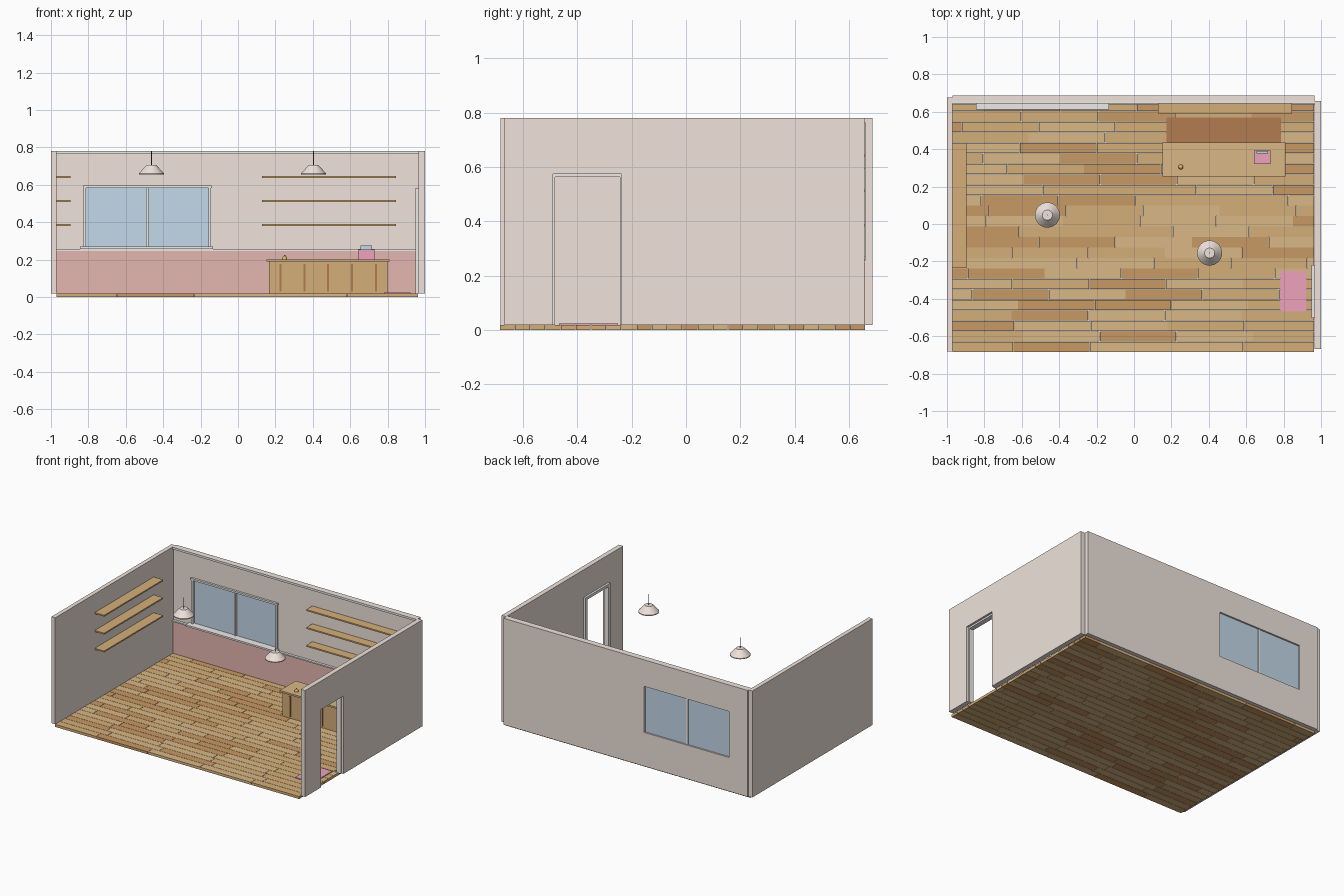
import bpy, bmesh, math, random
from mathutils import Matrix, Vector

if "Cube" in bpy.data.objects:
    bpy.data.objects.remove(bpy.data.objects["Cube"])

random.seed(4)


def mat(name, r, g, b):
    m = bpy.data.materials.new(name)
    m.diffuse_color = (r, g, b, 1)
    m.use_nodes = True
    m.node_tree.nodes["Principled BSDF"].inputs["Base Color"].default_value = m.diffuse_color
    return m


CREAM = mat("cream", 0.87, 0.77, 0.71)
ROSE = mat("rose", 0.78, 0.47, 0.43)
PINK = mat("pink", 0.85, 0.36, 0.50)
TRIM = mat("trim", 0.86, 0.84, 0.82)
GLASS = mat("glass", 0.55, 0.69, 0.82)
OAK = mat("oak", 0.66, 0.43, 0.19)
PALE = mat("pale_oak", 0.70, 0.48, 0.24)
BROWN = mat("brown", 0.45, 0.20, 0.08)
BRASS = mat("brass", 0.72, 0.50, 0.12)
TEAL = mat("teal", 0.50, 0.72, 0.74)
DARK = mat("dark", 0.12, 0.10, 0.09)
PLANKS = [OAK, PALE, mat("amber", 0.58, 0.32, 0.13)]


def finish(name, bm, *mats):
    me = bpy.data.meshes.new(name)
    bm.to_mesh(me)
    bm.free()
    for m in mats:
        me.materials.append(m)
    ob = bpy.data.objects.new(name, me)
    bpy.context.collection.objects.link(ob)
    return ob


def add_box(bm, x0, x1, y0, y1, z0, z1, idx=0):
    centre = Vector(((x0 + x1) / 2, (y0 + y1) / 2, (z0 + z1) / 2))
    size = Vector((x1 - x0, y1 - y0, z1 - z0))
    r = bmesh.ops.create_cube(bm, size=1, matrix=Matrix.Translation(centre) @ Matrix.Diagonal(size).to_4x4())
    for f in {f for v in r["verts"] for f in v.link_faces}:
        f.material_index = idx


def boxes(name, m, *dims):
    bm = bmesh.new()
    for d in dims:
        add_box(bm, *d)
    return finish(name, bm, m)


def lathe(name, m, profile, loc, steps=32):
    bm = bmesh.new()
    vs = [bm.verts.new((r, 0, z)) for r, z in profile]
    es = [bm.edges.new(p) for p in zip(vs, vs[1:])]
    bmesh.ops.spin(bm, geom=vs + es, cent=(0, 0, 0), axis=(0, 0, 1), angle=2 * math.pi, steps=steps)
    bmesh.ops.remove_doubles(bm, verts=bm.verts, dist=1e-5)
    bmesh.ops.recalc_face_normals(bm, faces=bm.faces)
    ob = finish(name, bm, m)
    ob.location = loc
    bpy.context.view_layer.objects.active = ob
    ob.select_set(True)
    bpy.ops.object.shade_smooth_by_angle()
    ob.select_set(False)
    return ob


XL, XR, F, TOP = -0.97, 0.965, 0.018, 0.78   # inner faces, floor level, wall top

# plank floor with staggered joints
bm = bmesh.new()
rows, y0, y1 = 24, -0.685, 0.66
pitch = (y1 - y0) / rows
for i in range(rows):
    x = XL - random.uniform(0.0, 0.36)
    y = y0 + i * pitch
    while x < XR:
        a, b = max(x, XL), min(x + 0.41, XR)
        if b - a > 0.005:
            add_box(bm, a, b - 0.002, y, y + pitch - 0.002, 0, F, random.randrange(3))
        x += 0.41
finish("floor_planks", bm, *PLANKS)

# walls around the window and door openings
WX0, WX1, WZ0, WZ1 = -0.82, -0.15, 0.26, 0.59
B0, B1 = 0.658, 0.687
boxes("back_wall", CREAM,
      (XL, WX0, B0, B1, F, TOP), (WX1, XR, B0, B1, F, TOP),
      (WX0, WX1, B0, B1, F, WZ0), (WX0, WX1, B0, B1, WZ1, TOP))
boxes("left_wall", CREAM, (-1, XL, -0.683, 0.677, F, TOP))
DY0, DY1, DZ = -0.49, -0.237, 0.575
boxes("right_wall", CREAM,
      (XR, 1, -0.668, DY0, F, TOP), (XR, 1, DY1, 0.657, F, TOP), (XR, 1, DY0, DY1, DZ, TOP))

# wainscot, rail and crown
boxes("wainscot", ROSE, (XL, XR, 0.648, B0, F, 0.247))
boxes("wainscot_rail", TRIM, (XL, XR, 0.64, B0, 0.247, 0.256))
boxes("crown_moulding", TRIM, (XL, XR, 0.643, B0, 0.765, TOP))

# window
boxes("window_glass", GLASS, (WX0, WX1, 0.669, 0.675, WZ0, WZ1))
boxes("window_frame", TRIM,
      (-0.492, -0.478, 0.655, 0.68, WZ0, WZ1),
      (-0.83, -0.14, 0.643, 0.665, 0.583, 0.596),
      (-0.845, -0.135, 0.612, 0.665, 0.258, 0.27),
      (WX0 - 0.005, WX0 + 0.008, 0.648, 0.665, WZ0, WZ1),
      (WX1 - 0.008, WX1 + 0.005, 0.648, 0.665, WZ0, WZ1))

# door frame
boxes("door_frame", TRIM,
      (0.95, 0.985, -0.502, -0.482, F, 0.575), (0.95, 0.985, -0.243, -0.22, F, 0.575),
      (0.95, 0.985, -0.502, -0.22, 0.563, 0.583))

# wall shelves
for i, z in enumerate((0.386, 0.514, 0.642)):
    boxes(f"back_shelf_{i}", OAK, (0.128, 0.845, 0.59, B0, z - 0.005, z + 0.005))
    boxes(f"left_shelf_{i}", OAK, (XL, -0.896, -0.235, 0.432, z - 0.005, z + 0.005))

# counter with battens
boxes("counter_body", OAK, (0.165, 0.8, 0.268, 0.425, F, 0.19))
boxes("counter_top", PALE, (0.152, 0.81, 0.255, 0.435, 0.19, 0.202))
boxes("counter_battens", BROWN,
      *[(x - 0.005, x + 0.005, 0.261, 0.268, 0.03, 0.176) for x in (0.227, 0.355, 0.482, 0.61, 0.737)])

# mats
boxes("work_mat", BROWN, (0.175, 0.785, 0.43, 0.57, F, F + 0.006))
boxes("door_mat", PINK, (0.78, 0.922, -0.467, -0.25, F, F + 0.006))

# till
boxes("till_body", PINK, (0.642, 0.73, 0.322, 0.392, 0.202, 0.253))
boxes("till_screen", TEAL, (0.655, 0.717, 0.378, 0.39, 0.253, 0.275))

# counter bell
lathe("counter_bell", BRASS,
      [(0, 0), (0.013, 0), (0.013, 0.004), (0.011, 0.011), (0.006, 0.016), (0.003, 0.017), (0.003, 0.022), (0, 0.022)],
      (0.25, 0.305, 0.202), 20)

# pendant lamps
for i, (x, y) in enumerate(((-0.463, 0.048), (0.404, -0.155))):
    lathe(f"lamp_shade_{i}", CREAM,
          [(0, 0.05), (0.027, 0.05), (0.067, 0.006), (0.067, 0), (0, 0)], (x, y, 0.655))
    lathe(f"lamp_cord_{i}", DARK, [(0, 0), (0.002, 0), (0.002, 0.077), (0, 0.077)], (x, y, 0.703), 8)
